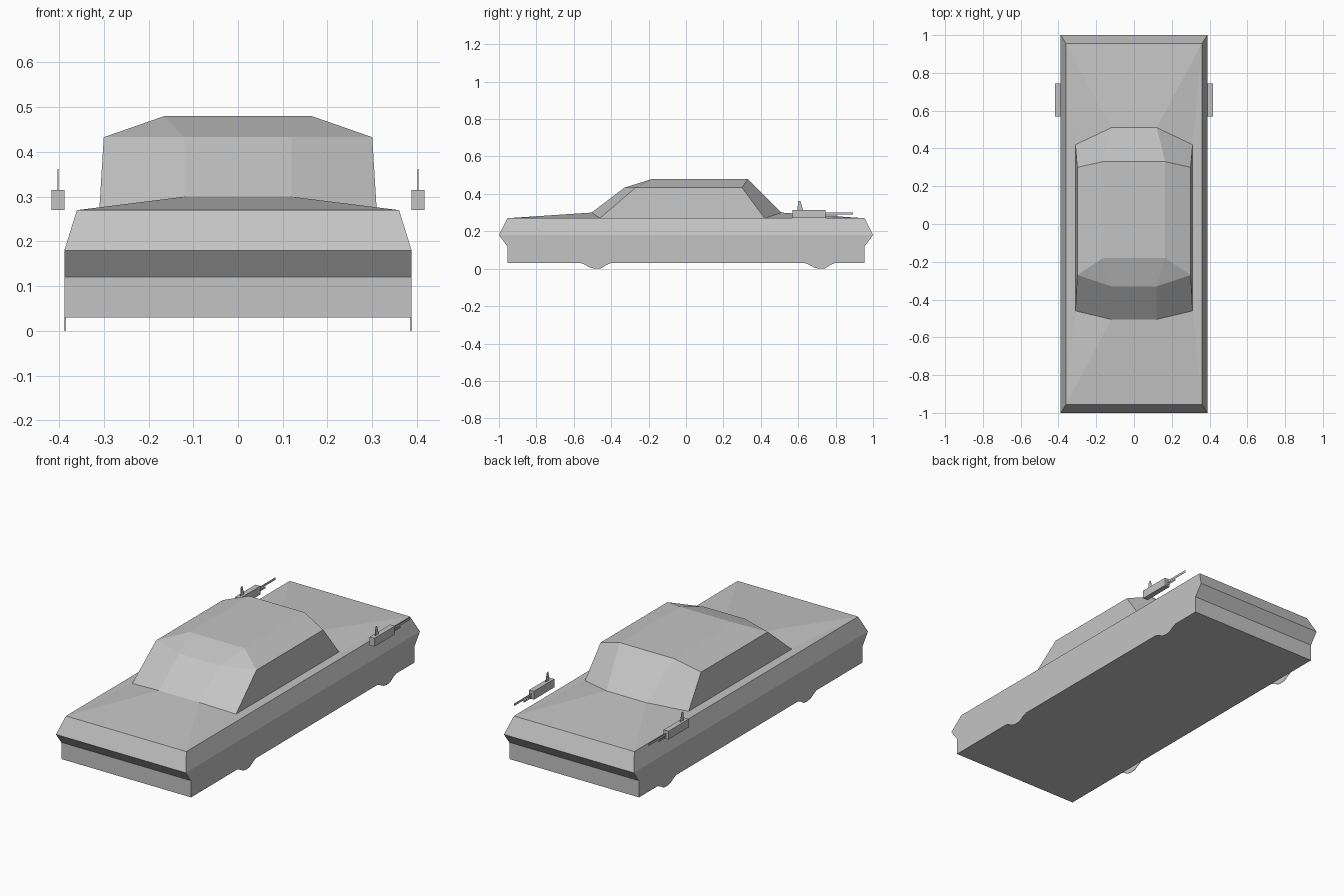
import bpy
import bmesh

if "Cube" in bpy.data.objects:
    bpy.data.objects.remove(bpy.data.objects["Cube"])

GREY = (0.55, 0.55, 0.55, 1)
paint = bpy.data.materials.new("plain grey")
paint.use_nodes = True
paint.diffuse_color = GREY
paint.node_tree.nodes["Principled BSDF"].inputs["Base Color"].default_value = GREY


def build(name, polygons, mirrored=(), closed=True):
    """Make an object from polygons; the mirrored ones are repeated at -x."""
    bm = bmesh.new()
    for poly in polygons:
        bm.faces.new([bm.verts.new(p) for p in poly])
    for poly in mirrored:
        bm.faces.new([bm.verts.new(p) for p in poly])
        bm.faces.new([bm.verts.new((-x, y, z)) for x, y, z in reversed(poly)])
    bmesh.ops.remove_doubles(bm, verts=bm.verts, dist=0.0005)
    if closed:
        bmesh.ops.recalc_face_normals(bm, faces=bm.faces)
    mesh = bpy.data.meshes.new(name)
    bm.to_mesh(mesh)
    bm.free()
    mesh.materials.append(paint)
    obj = bpy.data.objects.new(name, mesh)
    bpy.context.collection.objects.link(obj)
    return obj


def across(a, b):
    """Polygon spanning the car between two points and their mirror images."""
    flip = lambda p: (-p[0], p[1], p[2])
    return [a, b, flip(b), flip(a)]


def rectangle(hx, hy, z):
    return [(-hx, -hy, z), (hx, -hy, z), (hx, hy, z), (-hx, hy, z)]


# Shared points on the +x half: deck corners, cabin base, cabin shoulder, roof
deck_f, deck_r = (0.36, -0.955, 0.27), (0.36, 0.955, 0.27)
base_f, base_r = (0.31, -0.46, 0.27), (0.31, 0.42, 0.27)
cowl_f, cowl_r = (0.12, -0.505, 0.30), (0.12, 0.51, 0.30)
brow = (0.12, -0.33, 0.433)
edge_f, edge_r = (0.30, -0.27, 0.433), (0.30, 0.30, 0.433)
roof_f, roof_r = (0.165, -0.18, 0.48), (0.165, 0.33, 0.48)

# Hull: stacked rings, then the raised bonnet and boot lid
rings = [rectangle(0.388, 0.955, 0.03), rectangle(0.388, 0.955, 0.12),
         rectangle(0.388, 1.0, 0.18), rectangle(0.36, 0.955, 0.27)]
hull = [rings[0]]
for low, high in zip(rings, rings[1:]):
    for i in range(4):
        j = (i + 1) % 4
        hull.append([low[i], low[j], high[j], high[i]])
hull += [across(deck_f, cowl_f), across(deck_r, cowl_r), across(cowl_f, cowl_r)]
build("body", hull, [
    [deck_f, base_f, cowl_f],
    [deck_r, cowl_r, base_r],
    [deck_f, deck_r, base_r, base_f],
    [base_f, base_r, cowl_r, cowl_f],
])

# Cabin: windscreen, sloped brow, roof, rear window and sides
build("cabin", [
    across(cowl_f, brow), across(brow, roof_f), across(roof_f, roof_r),
    across(roof_r, cowl_r), across(cowl_f, cowl_r),
], [
    [cowl_f, base_f, edge_f, brow],
    [brow, edge_f, roof_f],
    [roof_f, edge_f, edge_r, roof_r],
    [roof_r, edge_r, base_r, cowl_r],
    [edge_f, base_f, base_r, edge_r],
    [base_f, base_r, cowl_r, cowl_f],
])


def sheet(name, x, outline):
    """Thin upright plate, given as (y, z) points."""
    obj = build(name, [[(x, y, z) for y, z in outline]], closed=False)
    solid = obj.modifiers.new("thickness", 'SOLIDIFY')
    solid.thickness = 0.002
    solid.offset = 0
    return obj


for side, s in (("left", 1), ("right", -1)):
    # Lower wheel edges
    for end, y in (("front", -0.48), ("rear", 0.718)):
        sheet(f"{side}_{end}_wheel", s * 0.387, [
            (y - 0.1, 0.035), (y - 0.07, 0.026), (y - 0.028, 0.004), (y, 0),
            (y + 0.026, 0.002), (y + 0.055, 0.02), (y + 0.09, 0.035)])

    # Side guns: box, barrel, short lower rod and sight
    x0, x1 = s * 0.388, s * 0.417
    y0, y1, z0, z1 = 0.57, 0.745, 0.27, 0.315
    lower = [(x0, y0, z0), (x1, y0, z0), (x1, y1, z0), (x0, y1, z0)]
    upper = [(x, y, z1) for x, y, z in lower]
    walls = [[lower[i], lower[(i + 1) % 4], upper[(i + 1) % 4], upper[i]] for i in range(4)]
    build(f"{side}_gun_box", [lower, upper] + walls)
    mid = s * 0.4025
    sheet(f"{side}_gun_barrel", mid, [(y1, 0.289), (0.893, 0.289), (0.893, 0.301), (y1, 0.301)])
    sheet(f"{side}_gun_rod", mid, [(y1, 0.276), (0.81, 0.276), (0.81, 0.285), (y1, 0.285)])
    sheet(f"{side}_gun_sight", mid, [(0.595, z1), (0.625, z1), (0.612, 0.362), (0.6, 0.362)])
